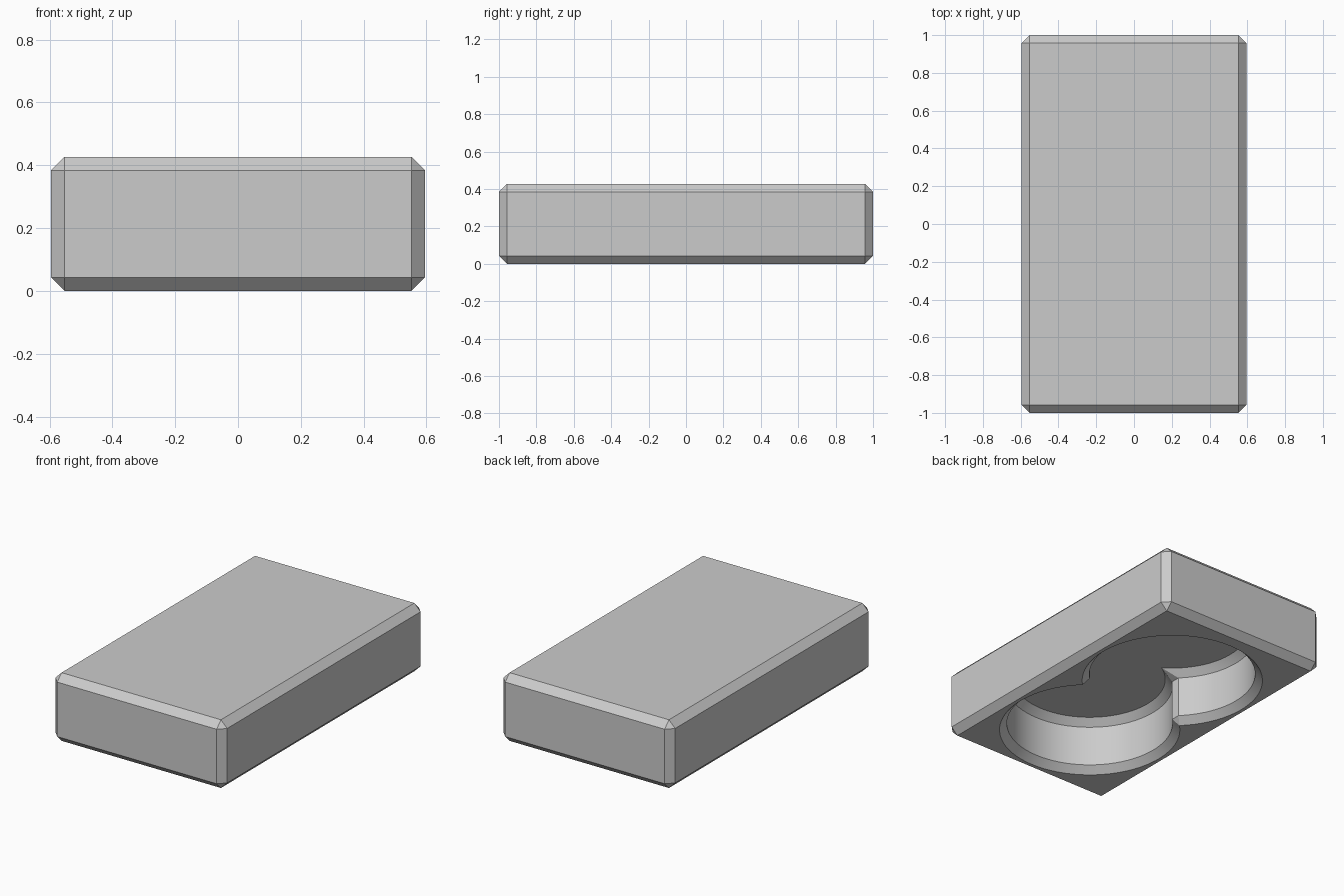
import bpy, bmesh, math
from mathutils import Vector

default = bpy.data.objects.get("Cube")
if default:
    bpy.data.objects.remove(default, do_unlink=True)

WIDTH, LENGTH, HEIGHT = 1.19, 2.0, 0.427
BEVEL = 0.043
POCKET_R = 0.487            # straight wall radius of both pocket lobes
POCKET_Y = (0.35, -0.405)   # lobe centres
POCKET_DEPTH = 0.341
SEGMENTS = 56

grey = bpy.data.materials.new("light_grey")
grey.use_nodes = True
colour = (0.6, 0.6, 0.6, 1)
grey.diffuse_color = colour
grey.node_tree.nodes["Principled BSDF"].inputs["Base Color"].default_value = colour


def pocket_loop(bm, radius, z, trim=0.0):
    """Outline of two overlapping circles; trim cuts the cusps flat."""
    half_gap = (POCKET_Y[0] - POCKET_Y[1]) / 2
    start = math.asin(-half_gap / radius) + trim / radius
    sweep = math.pi - 2 * start
    verts = []
    for turn, cy in zip((0, math.pi), POCKET_Y):
        for i in range(SEGMENTS + 1):
            a = turn + start + sweep * i / SEGMENTS
            verts.append(bm.verts.new((radius * math.cos(a), cy + radius * math.sin(a), z)))
    return verts


bm = bmesh.new()

# Chamfered block
bmesh.ops.create_cube(bm, size=1)
for v in bm.verts:
    v.co = Vector((v.co.x * WIDTH, v.co.y * LENGTH, (v.co.z + 0.5) * HEIGHT))
bmesh.ops.bevel(bm, geom=bm.edges[:], offset=BEVEL, segments=1, affect='EDGES')

# Open the underside
bm.normal_update()
bottom = min(bm.faces, key=lambda f: f.normal.z)
border = list(bottom.edges)
bmesh.ops.delete(bm, geom=[bottom], context='FACES_ONLY')

# Pocket: chamfered rim, straight wall, chamfered ceiling
loops = [
    pocket_loop(bm, POCKET_R + BEVEL, 0),
    pocket_loop(bm, POCKET_R, BEVEL, BEVEL),
    pocket_loop(bm, POCKET_R, POCKET_DEPTH - BEVEL, BEVEL),
    pocket_loop(bm, POCKET_R - BEVEL, POCKET_DEPTH),
]
for low, high in zip(loops, loops[1:]):
    for i in range(len(low)):
        j = (i + 1) % len(low)
        bm.faces.new((low[i], low[j], high[j], high[i]))
bm.faces.new(loops[-1])
bmesh.ops.remove_doubles(bm, verts=bm.verts[:], dist=0.0005)

# Underside face around the pocket
rim = [e for e in bm.edges if e.is_boundary]
bmesh.ops.triangle_fill(bm, edges=rim, use_beauty=True, use_dissolve=False)
bmesh.ops.recalc_face_normals(bm, faces=bm.faces[:])

mesh = bpy.data.meshes.new("hollowed_block")
bm.to_mesh(mesh)
bm.free()
mesh.materials.append(grey)
block = bpy.data.objects.new("hollowed_block", mesh)
bpy.context.collection.objects.link(block)

# Smooth pocket walls, crisp chamfers
bpy.ops.object.select_all(action='DESELECT')
block.select_set(True)
bpy.context.view_layer.objects.active = block
bpy.ops.object.shade_smooth_by_angle(angle=math.radians(25))
